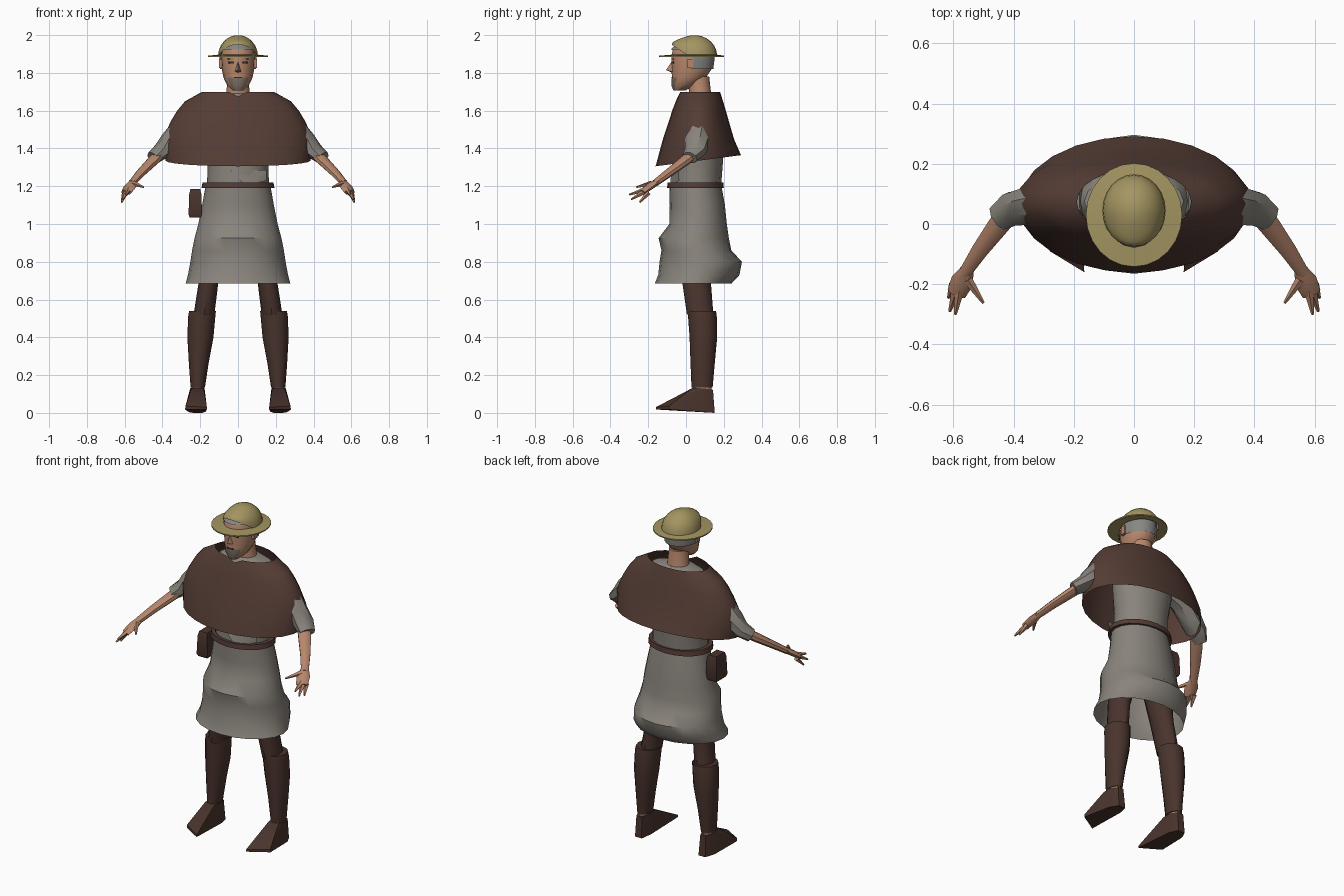
import bpy, bmesh, math
from mathutils import Vector

if "Cube" in bpy.data.objects:
    bpy.data.objects.remove(bpy.data.objects["Cube"])


def material(name, rgb):
    m = bpy.data.materials.new(name)
    m.use_nodes = True
    col = (*rgb, 1)
    m.diffuse_color = col
    m.node_tree.nodes["Principled BSDF"].inputs["Base Color"].default_value = col
    return m


CLOTH = material("grey cloth", (0.25, 0.23, 0.2))
CAPE = material("brown wool", (0.09, 0.046, 0.035))
LEATHER = material("dark leather", (0.068, 0.034, 0.026))
SKIN = material("skin", (0.47, 0.24, 0.15))
STRAW = material("straw yellow", (0.37, 0.3, 0.12))
COIF = material("coif grey", (0.24, 0.24, 0.23))
STUBBLE = material("stubble", (0.2, 0.16, 0.13))
DARK = material("eye dark", (0.03, 0.02, 0.018))


def finish(name, bm, mats, rule=None, angle=40):
    bmesh.ops.recalc_face_normals(bm, faces=bm.faces)
    me = bpy.data.meshes.new(name)
    for m in mats:
        me.materials.append(m)
    for f in bm.faces:
        f.smooth = True
        if rule:
            f.material_index = rule(f.calc_center_median())
    bm.to_mesh(me)
    bm.free()
    me.set_sharp_from_angle(angle=math.radians(angle))
    ob = bpy.data.objects.new(name, me)
    bpy.context.collection.objects.link(ob)
    return ob


def loft(name, rings, mats, n=16, caps=(True, True), along=False, loop=False,
         deform=None, drop=None, rule=None, angle=40):
    """Skin elliptical rings (x, y, z, rx, ry); 'along' turns them to the path."""
    bm = bmesh.new()
    pts = [Vector(r[:3]) for r in rings]
    loops = []
    for i, r in enumerate(rings):
        u, v = Vector((1, 0, 0)), Vector((0, 1, 0))
        if along:
            t = pts[min(i + 1, len(pts) - 1)] - pts[max(i - 1, 0)]
            u = t.cross(Vector((0, 0, 1))).normalized()
            v = u.cross(t).normalized()
        ring = []
        for k in range(n):
            a = 2 * math.pi * (k + 0.5 * along) / n
            co = pts[i] + u * r[3] * math.sin(a) - v * r[4] * math.cos(a)
            ring.append(bm.verts.new(deform(co) if deform else co))
        loops.append(ring)
    pairs = list(zip(loops, loops[1:])) + ([(loops[-1], loops[0])] if loop else [])
    for a, b in pairs:
        for k in range(n):
            j = (k + 1) % n
            bm.faces.new((a[k], a[j], b[j], b[k]))
    for use, ring in zip(caps, (loops[0], loops[-1])):
        if use and not loop:
            bm.faces.new(ring)
    if drop:
        dead = [f for f in bm.faces if drop(f.calc_center_median())]
        bmesh.ops.delete(bm, geom=dead, context="FACES")
    return finish(name, bm, mats, rule, angle)


def hull(name, points, mat, angle=30):
    bm = bmesh.new()
    for p in points:
        bm.verts.new(p)
    bmesh.ops.convex_hull(bm, input=bm.verts)
    return finish(name, bm, [mat], angle=angle)


def box(name, c, s, mat, taper=1.0):
    pts = [(c[0] + i * s[0] * (taper if k > 0 else 1), c[1] + j * s[1] * (taper if k > 0 else 1), c[2] + k * s[2])
           for i in (-1, 1) for j in (-1, 1) for k in (-1, 1)]
    return hull(name, pts, mat)


# Head: chin stubble is set by height and direction
head = [(0, -.035, 1.708, .028, .032), (0, -.01, 1.735, .058, .068), (0, .015, 1.775, .077, .09),
        (0, .03, 1.82, .086, .106), (0, .033, 1.87, .09, .11), (0, .035, 1.925, .087, .106),
        (0, .04, 1.965, .06, .075)]
loft("head", head, [SKIN, STUBBLE], rule=lambda c: int(c.z < 1.76 and c.y < -.05 and abs(c.x) < .04))
loft("neck", [(0, .08, 1.62, .085, .07), (0, .075, 1.69, .062, .058), (0, .065, 1.78, .055, .058)], [SKIN])
hull("nose", [(0, -.076, 1.86), (-.017, -.07, 1.806), (.017, -.07, 1.806), (0, -.106, 1.815), (0, -.07, 1.8)], SKIN)
box("mouth", (0, -.073, 1.775), (.02, .004, .003), DARK)

# Coif wraps the crown and the back of the head
coif = [(x, y, z, rx + .008, ry + .008) for x, y, z, rx, ry in head[3:]]
loft("coif", coif, [COIF], caps=(False, True), drop=lambda c: c.z < 1.91 and c.y < .02)

# Straw hat: the crown is lifted over the brow
def lift(co):
    low = 1.89 + max(0, .01 - co.y) * .7
    return Vector((co.x, co.y, low + (co.z - 1.89) * (2 - low) / .11))


crown = [(0, .045, 1.89 + .11 * math.sin(a), .105 * math.cos(a), .12 * math.cos(a))
         for a in (0, .25, .5, .75, 1.0, 1.25, 1.45)]
loft("hat_crown", crown, [STRAW], n=24, caps=(False, True), deform=lift)
loft("hat_brim", [(0, .045, 1.897, .1, .115), (0, .03, 1.891, .16, .172), (0, .03, 1.884, .16, .172),
                  (0, .045, 1.886, .1, .115)], [STRAW], n=24, loop=True)

# Tunic body and skirt
loft("tunic_body", [(0, .055, 1.19, .165, .13), (0, .06, 1.32, .16, .135), (0, .07, 1.48, .185, .135),
                    (0, .075, 1.6, .2, .11), (0, .075, 1.665, .165, .09), (0, .075, 1.69, .075, .065)], [CLOTH])
hull("tunic_fold", [(-.04, -.077, 1.285), (.15, -.04, 1.285), (.15, -.035, 1.23), (.04, -.085, 1.2),
                    (.05, -.06, 1.25)], CLOTH)
loft("tunic_skirt", [(0, .05, 1.2, .172, .138), (0, .06, 1.1, .19, .146), (0, .064, 1.0, .21, .152),
                     (0, .041, .925, .23, .186), (0, .055, .86, .243, .185), (0, .078, .8, .252, .218),
                     (0, .068, .73, .265, .215), (0, .038, .685, .277, .203)],
     [CLOTH], n=20, caps=(False, False))
loft("belt", [(0, .05, 1.19, .193, .15), (0, .05, 1.22, .188, .148), (0, .05, 1.22, .165, .13),
              (0, .05, 1.19, .165, .13)], [CAPE], n=20, loop=True)
hull("belt_pouch", [(x, y, z) for z, a, b in ((1.185, .026, .04), (1.16, .032, .048), (1.05, .036, .052), (1.035, .03, .045))
                    for x in (-.226 - a, -.226 + a) for y in (.03 - b, .03 + b)], LEATHER)

# Shoulder cape: slanted hem and notched collar
def drape(co):
    if co.z < 1.4:
        co.z += (co.y - .065) * .13
    elif co.z > 1.69 and co.y < -.02 and abs(co.x) < .03:
        co.z -= .025
    return co


loft("shoulder_cape", [(0, .073, 1.7, .19, .107), (0, .071, 1.65, .28, .125), (0, .069, 1.6, .322, .142),
                       (0, .068, 1.54, .358, .16), (0, .066, 1.45, .396, .188), (0, .065, 1.335, .383, .226)],
     [CAPE], n=24, caps=(False, False), deform=drape)

# Paired parts
for s, side in ((1, "left"), (-1, "right")):
    def part(name, rings, mat, **kw):
        return loft(side + "_" + name, [(s * r[0], *r[1:]) for r in rings], [mat], **kw)

    def solid(name, pts, mat):
        return hull(side + "_" + name, [(s * x, y, z) for x, y, z in pts], mat)

    # Face details
    box(side + "_eye", (s * .035, -.068, 1.856), (.014, .004, .005), DARK)
    box(side + "_brow", (s * .037, -.067, 1.874), (.019, .004, .003), STUBBLE)
    box(side + "_ear", (s * .092, .025, 1.85), (.009, .016, .024), SKIN)

    # Sleeve and arm
    part("sleeve", [(.15, .075, 1.58, .07, .08), (.28, .07, 1.52, .072, .07), (.36, .058, 1.435, .065, .058),
                    (.405, .05, 1.385, .06, .045), (.45, .02, 1.35, .046, .036)], CLOTH, n=8, along=True)
    part("forearm", [(.4, .05, 1.385, .036, .03), (.45, -.005, 1.335, .038, .026), (.51, -.085, 1.275, .03, .022),
                     (.563, -.165, 1.215, .022, .018)], SKIN, n=8, along=True)
    part("palm", [(.553, -.15, 1.225, .022, .017), (.57, -.19, 1.2, .038, .018), (.59, -.232, 1.168, .032, .015)],
         SKIN, n=6, along=True)
    for label, root, tip in (("index_finger", (.58, -.22, 1.18), (.593, -.3, 1.155)),
                             ("middle_finger", (.59, -.22, 1.17), (.612, -.29, 1.13)),
                             ("little_finger", (.598, -.2, 1.165), (.616, -.245, 1.115)),
                             ("thumb", (.552, -.185, 1.215), (.5, -.262, 1.195))):
        part(label, [(*root, .017, .014), (*tip, .005, .005)], SKIN, n=5, along=True)

    # Leg, boot shaft and shoe
    part("thigh", [(.11, .055, .95, .09, .09), (.155, .055, .7, .052, .076), (.18, .075, .52, .055, .07)],
         LEATHER, n=12)
    part("boot_shaft", [(.188, .085, .54, .071, .074), (.192, .087, .51, .072, .076), (.199, .092, .4, .069, .073),
                        (.208, .088, .26, .052, .064), (.213, .085, .135, .038, .056)], LEATHER, n=12)
    part("ankle", [(.214, .085, .145, .033, .05), (.214, .085, .12, .033, .05)], SKIN, n=12)
    solid("shoe", [(.165, -.16, .018), (.28, -.09, .018), (.165, -.16, .03), (.278, -.09, .036), (.26, .1, .004),
                   (.235, .152, 0), (.19, .152, 0), (.172, .09, .006), (.182, .035, .132), (.246, .035, .132),
                   (.253, .09, .13), (.232, .143, .122), (.196, .143, .122), (.177, .09, .13)], LEATHER)
